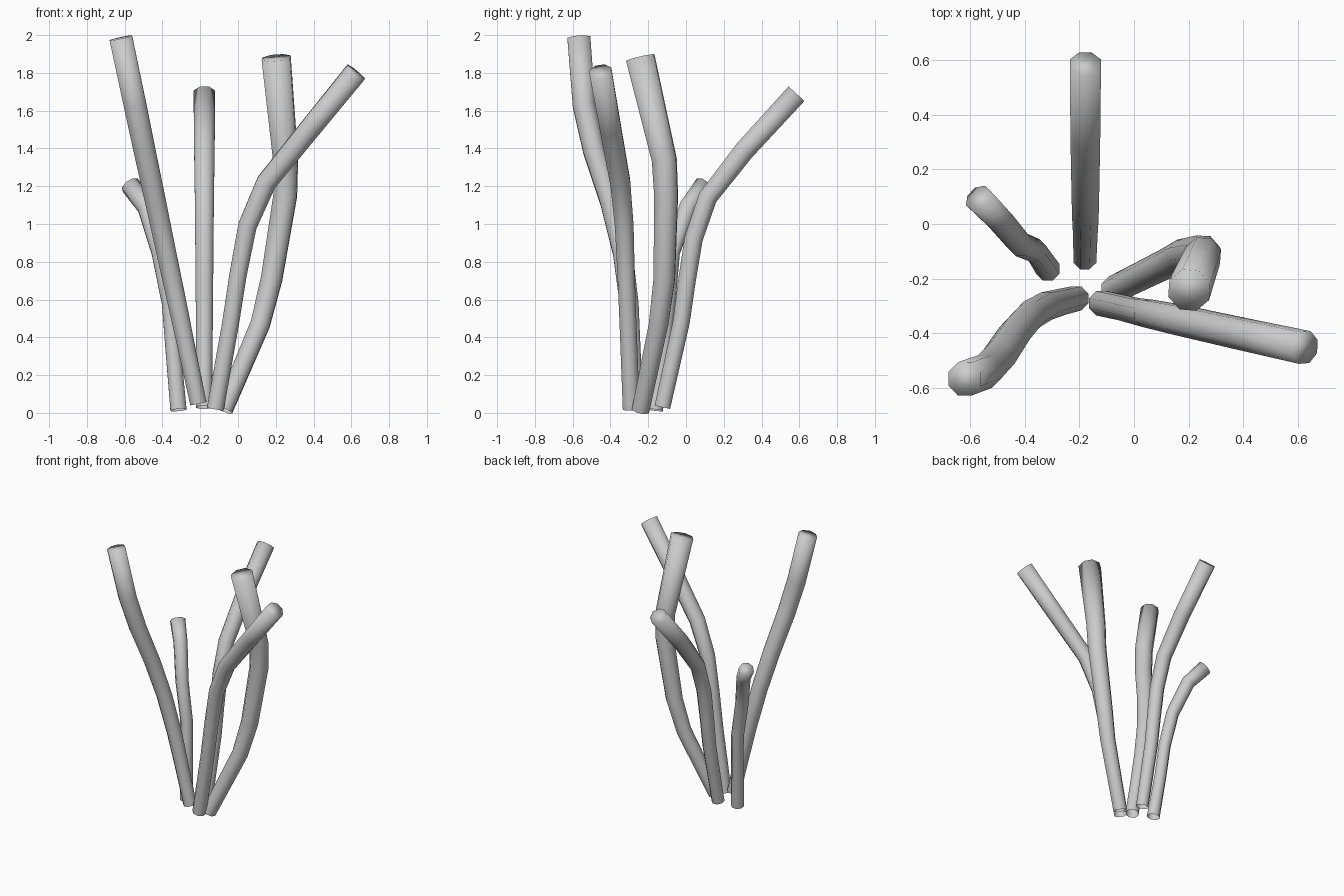
import bpy, bmesh, math
from mathutils import Vector

SIDES = 8


def stalk(name, path):
    """Tapered tube through (x, y, z, radius) points: open foot, capped tip."""
    pts = [Vector(p[:3]) for p in path]
    bm = bmesh.new()
    rings = []
    side = Vector((1, 0, 0))
    for i, p in enumerate(pts):
        # tangent halves the angle at each bend
        a = (p - pts[i - 1]).normalized() if i else Vector()
        b = (pts[i + 1] - p).normalized() if i < len(pts) - 1 else Vector()
        t = (a + b).normalized()
        side = (side - t * side.dot(t)).normalized()
        up = t.cross(side)
        r = path[i][3] * 1.03
        ring = []
        for k in range(SIDES):
            ang = (k + 0.5) * 2 * math.pi / SIDES
            ring.append(bm.verts.new(p + r * (math.cos(ang) * side + math.sin(ang) * up)))
        rings.append(ring)
    for lo, hi in zip(rings, rings[1:]):
        for k in range(SIDES):
            n = (k + 1) % SIDES
            bm.faces.new((lo[k], lo[n], hi[n], hi[k]))
    bm.faces.new(rings[-1])
    for f in bm.faces:
        f.smooth = True
    me = bpy.data.meshes.new(name)
    bm.to_mesh(me)
    bm.free()
    ob = bpy.data.objects.new(name, me)
    bpy.context.collection.objects.link(ob)


# Tall stalk leaning left and forward
stalk("tall_left_stalk", [
    (-0.21, -0.272, 0.05, .046), (-0.265, -0.285, 0.31, .048),
    (-0.32, -0.30, 0.57, .052), (-0.38, -0.335, 0.85, .055),
    (-0.437, -0.40, 1.12, .058), (-0.495, -0.487, 1.39, .061),
    (-0.545, -0.54, 1.63, .063), (-0.62, -0.567, 1.985, .064)])

# Stalk bending to the back
stalk("back_stalk", [
    (-0.18, -0.125, 0.03, .044), (-0.178, -0.025, 0.48, .047),
    (-0.178, 0.005, 0.70, .049), (-0.178, 0.04, 0.92, .051),
    (-0.178, 0.115, 1.14, .053), (-0.178, 0.31, 1.39, .057),
    (-0.178, 0.585, 1.69, .060)])

# Short stalk at back left
stalk("short_left_stalk", [
    (-0.315, -0.165, 0.015, .045), (-0.345, -0.12, 0.35, .042),
    (-0.362, -0.097, 0.58, .043), (-0.415, -0.075, 0.85, .045),
    (-0.487, 0.01, 1.09, .048), (-0.57, 0.095, 1.205, .052)])

# Stalk bending far right
stalk("right_stalk", [
    (-0.12, -0.29, 0.02, .047), (-0.04, -0.307, 0.47, .047),
    (0.0, -0.317, 0.73, .048), (0.05, -0.327, 0.99, .052),
    (0.15, -0.348, 1.22, .056), (0.385, -0.40, 1.51, .059),
    (0.625, -0.452, 1.805, .062)])

# Thick stalk that bows outward and curls forward
stalk("thick_stalk", [
    (-0.075, -0.24, 0.015, .049), (0.118, -0.145, 0.47, .054),
    (0.178, -0.115, 0.71, .059), (0.25, -0.105, 1.15, .065),
    (0.252, -0.115, 1.34, .068), (0.202, -0.242, 1.88, .079)])
